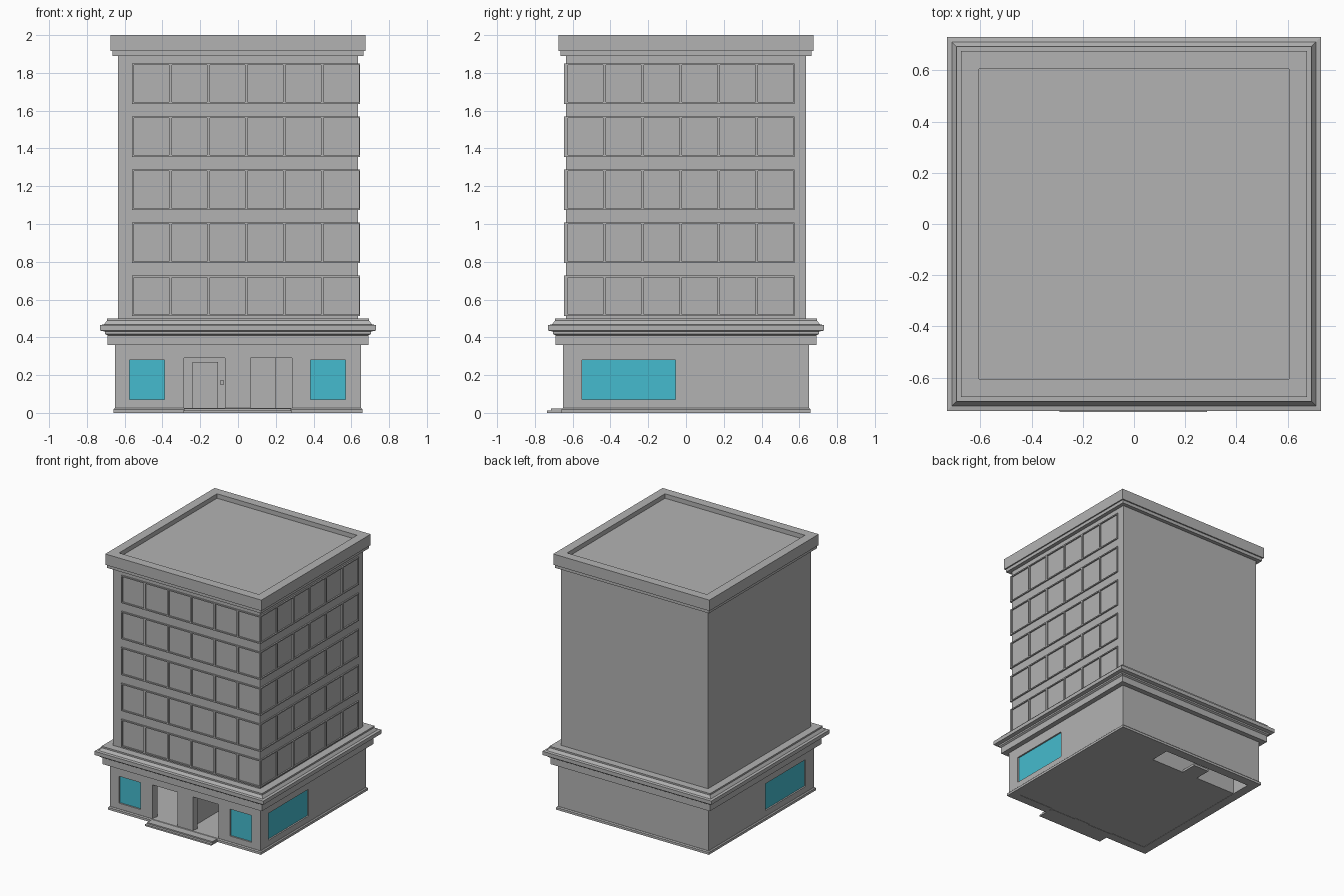
import bpy, bmesh
from math import pi
from mathutils import Matrix

cube = bpy.data.objects.get("Cube")
if cube:
    bpy.data.objects.remove(cube)


def material(name, rgb):
    m = bpy.data.materials.new(name)
    m.use_nodes = True
    m.diffuse_color = (*rgb, 1)
    m.node_tree.nodes["Principled BSDF"].inputs["Base Color"].default_value = (*rgb, 1)
    return m


CONCRETE = material("grey concrete", (0.45, 0.45, 0.45))
GLASS = material("cyan glass", (0.06, 0.5, 0.62))


def finish(name, bm, mat, matrix=None):
    bmesh.ops.recalc_face_normals(bm, faces=bm.faces)
    if matrix:
        bm.transform(matrix)
    mesh = bpy.data.meshes.new(name)
    bm.to_mesh(mesh)
    bm.free()
    mesh.materials.append(mat)
    obj = bpy.data.objects.new(name, mesh)
    bpy.context.collection.objects.link(obj)
    return obj


def facing(angle, radius):
    """Local x runs along a wall, local y points into the building."""
    return Matrix.Rotation(angle, 4, 'Z') @ Matrix.Translation((0, -radius, 0))


def box(name, x, y, z, mat=CONCRETE, matrix=None):
    bm = bmesh.new()
    bmesh.ops.create_cube(bm, size=1)
    for v in bm.verts:
        v.co = [r[0] if c < 0 else r[1] for r, c in zip((x, y, z), v.co)]
    return finish(name, bm, mat, matrix)


def square_sweep(name, profile, closed=False):
    """Sweep (half width, height) points around a square."""
    bm = bmesh.new()
    rings = [[bm.verts.new((sx * h, sy * h, z))
              for sx, sy in ((-1, -1), (1, -1), (1, 1), (-1, 1))] for h, z in profile]
    pairs = list(zip(rings, rings[1:]))
    if closed:
        pairs.append((rings[-1], rings[0]))
    else:
        bm.faces.new(rings[0])
        bm.faces.new(rings[-1])
    for a, b in pairs:
        for i in range(4):
            j = (i + 1) % 4
            bm.faces.new((a[i], a[j], b[j], b[i]))
    return finish(name, bm, CONCRETE)


def panel(name, u, z, holes, depth, matrix, miter=False):
    """Thick sheet with rectangular holes (u0, u1, z0, z1)."""
    us = sorted({*u, *(c for h in holes for c in h[:2])})
    zs = sorted({*z, *(c for h in holes for c in h[2:])})
    bm = bmesh.new()
    grid = {(a, b): bm.verts.new((a, 0, b)) for a in us for b in zs}
    for a, c in zip(us, us[1:]):
        for b, d in zip(zs, zs[1:]):
            mu, mz = (a + c) / 2, (b + d) / 2
            if not any(h[0] < mu < h[1] and h[2] < mz < h[3] for h in holes):
                bm.faces.new((grid[a, b], grid[c, b], grid[c, d], grid[a, d]))
    loose = [v for v in bm.verts if not v.link_faces]
    bmesh.ops.delete(bm, geom=loose, context='VERTS')
    inner = bmesh.ops.extrude_face_region(bm, geom=bm.faces[:], use_keep_orig=True)
    for v in inner["geom"]:
        if isinstance(v, bmesh.types.BMVert):
            v.co.y += depth
            if miter and v.co.x in (min(us), max(us)) or miter and abs(v.co.x) > max(us) - 1e-4:
                v.co.x -= depth if v.co.x > 0 else -depth
    bmesh.ops.dissolve_limit(bm, angle_limit=0.01, verts=bm.verts[:], edges=bm.edges[:])
    return finish(name, bm, CONCRETE, matrix)


# Ground floor walls with doorways and shop windows
WALL, TOP = 0.65, 0.38
shop = (0.07, 0.28)
front_windows = [(-0.575, -0.39, *shop), (0.385, 0.57, *shop)]
doorways = [(-0.285, -0.07, 0, 0.29), (0.065, 0.285, 0, 0.29)]
walls = {
    "front": (0, front_windows, doorways),
    "left": (pi / 2, [(-0.55, -0.055, *shop)], []),
    "back": (pi, [], []),
    "right": (-pi / 2, [(0.055, 0.55, *shop)], []),
}
for side, (angle, windows, doors) in walls.items():
    place = facing(angle, WALL)
    panel(side + "_ground_wall", (-WALL, WALL), (0, TOP), windows + doors, 0.06, place, True)
    for i, (a, b, c, d) in enumerate(windows):
        box(f"{side}_shop_window_{i + 1}", (a, b), (0.012, 0.02), (c, d), GLASS, place)

# Base trim, entrance steps and floor
square_sweep("base_trim", [(0.62, 0), (0.66, 0), (0.66, 0.018), (0.653, 0.025), (0.62, 0.025)], True)
box("lower_step", (-0.29, 0.285), (-0.735, -0.62), (0, 0.012))
box("upper_step", (-0.285, 0.28), (-0.715, -0.6), (0, 0.022))
box("main_floor", (-0.6, 0.6), (-0.62, 0.43), (0.002, 0.02))
box("rear_floor", (0.2, 0.6), (0.43, 0.62), (0.002, 0.02))
box("doorway_floor", (-0.24, -0.105), (0.43, 0.56), (0.002, 0.02))

# Interior walls and door
box("partition_wall", (-0.02, 0.02), (-0.59, 0.41), (0.003, TOP))
box("rear_partition", (-0.59, 0.2), (0.41, 0.43), (0.003, TOP))
box("side_partition", (0.18, 0.2), (0.43, 0.6), (0.003, TOP))
box("door", (-0.24, -0.105), (0.395, 0.41), (0.02, 0.27))
box("door_handle", (-0.095, -0.075), (0.38, 0.41), (0.15, 0.172))

# Cornice, tower and roof cap
square_sweep("cornice", [(0.69, 0.36), (0.69, 0.41), (0.703, 0.418), (0.703, 0.43), (0.73, 0.436),
                         (0.73, 0.465), (0.71, 0.468), (0.694, 0.488), (0.694, 0.5)])
square_sweep("tower", [(0.635, 0.49), (0.635, 1.9)])
square_sweep("roof_cap", [(0.665, 1.89), (0.665, 1.915), (0.675, 1.915), (0.675, 2),
                          (0.605, 2), (0.605, 1.965)])

# Window frames on the front and left sides
BAR = 0.009
for side, angle, start, end in (("front", 0, -0.56, 0.645), ("left", pi / 2, -0.635, 0.575)):
    step = (end - start) / 6
    for floor in range(5):
        low = 0.512 + floor * 0.281
        high = low + 0.215
        holes = [(start + i * step + BAR, start + (i + 1) * step - BAR * 0.6, low + BAR, high - BAR)
                 for i in range(6)]
        panel(f"{side}_window_frames_{floor + 1}", (start, end), (low, high), holes, 0.012,
              facing(angle, 0.645))
